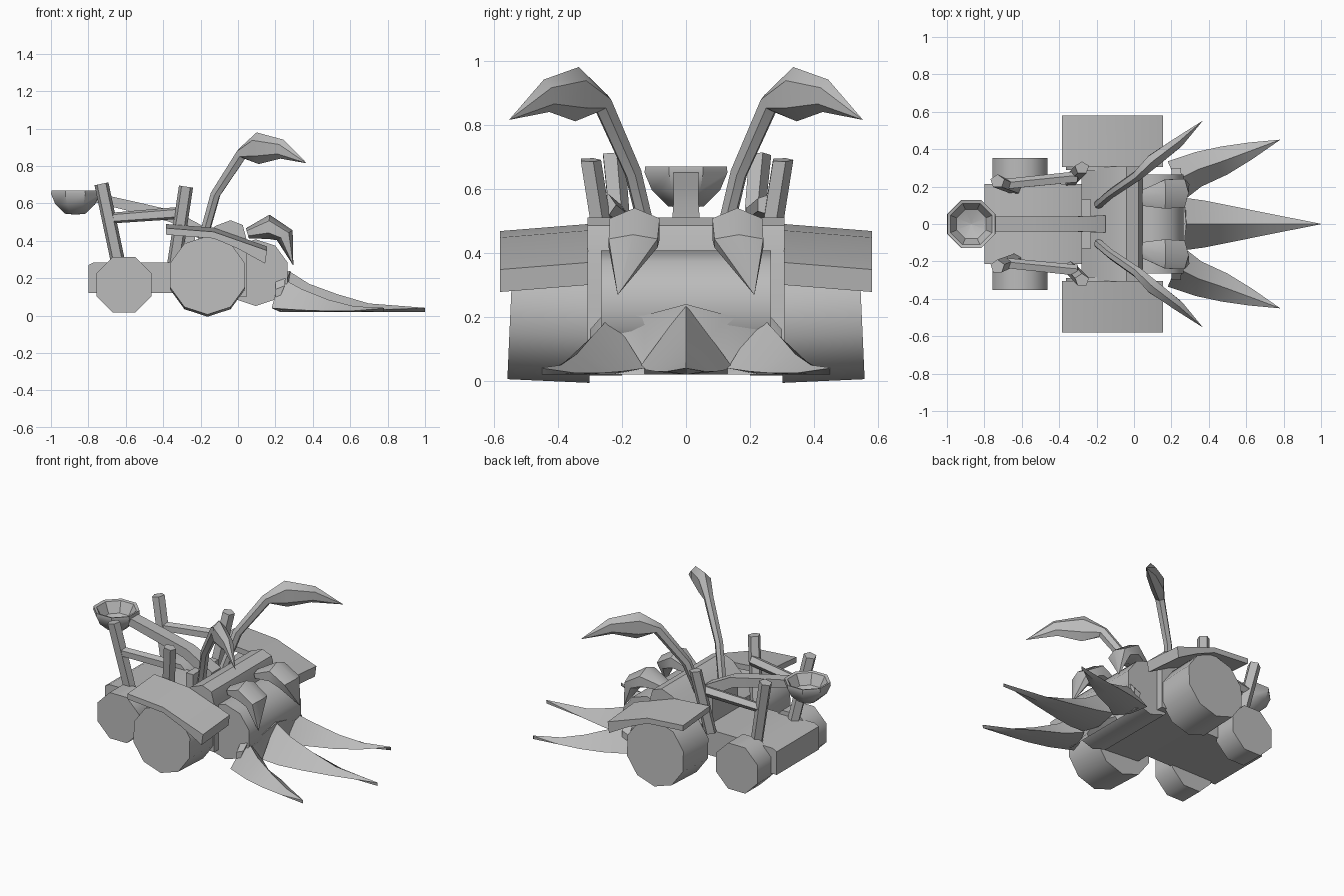
import bpy, bmesh, math
from mathutils import Vector, Matrix

cube = bpy.data.objects.get("Cube")
if cube:
    bpy.data.objects.remove(cube)

grey = bpy.data.materials.new("plain_grey")
grey.use_nodes = True
grey.diffuse_color = (0.5, 0.5, 0.5, 1)
grey.node_tree.nodes["Principled BSDF"].inputs["Base Color"].default_value = (0.5, 0.5, 0.5, 1)


def loft(name, rings, angle=40):
    """Skin a list of equal-length rings and cap both ends."""
    bm = bmesh.new()
    rows = [[bm.verts.new(p) for p in ring] for ring in rings]
    for a, b in zip(rows, rows[1:]):
        for i in range(len(a)):
            j = (i + 1) % len(a)
            bm.faces.new((a[i], a[j], b[j], b[i]))
    bm.faces.new(rows[0])
    bm.faces.new(rows[-1][::-1])
    bmesh.ops.remove_doubles(bm, verts=bm.verts, dist=0.0005)
    bmesh.ops.recalc_face_normals(bm, faces=bm.faces)
    mesh = bpy.data.meshes.new(name)
    bm.to_mesh(mesh)
    bm.free()
    mesh.materials.append(grey)
    ob = bpy.data.objects.new(name, mesh)
    bpy.context.collection.objects.link(ob)
    bpy.ops.object.select_all(action='DESELECT')
    ob.select_set(True)
    bpy.context.view_layer.objects.active = ob
    bpy.ops.object.shade_smooth_by_angle(angle=math.radians(angle))
    return ob


def extrude(name, profile, y0, y1, drop=0, angle=40):
    """Extrude an x-z profile along y; drop shifts the far end down."""
    return loft(name, [[(x, y0, z) for x, z in profile],
                       [(x, y1, z - drop) for x, z in profile]], angle)


def ngon(cx, cz, r, n):
    return [(cx + r * math.cos((i + .5) * math.tau / n),
             cz + r * math.sin((i + .5) * math.tau / n)) for i in range(n)]


def sweep(name, stations, side, sides=4, turn=0, angle=40):
    """Sweep an elliptical section; stations hold x, y, z, half width, half height."""
    pts = [Vector(s[:3]) for s in stations]
    s = Vector(side).normalized()
    rings = []
    for i, (p, st) in enumerate(zip(pts, stations)):
        t = (pts[min(i + 1, len(pts) - 1)] - pts[max(i - 1, 0)]).normalized()
        u = t.cross(s).normalized()
        rings.append([p + s * st[3] * math.cos(k * math.tau / sides + turn)
                      + u * st[4] * math.sin(k * math.tau / sides + turn)
                      for k in range(sides)])
    return loft(name, rings, angle)


# Chassis, cowl and front roller
extrude("chassis", [(-.8, .12), (-.8, .27), (-.77, .285), (-.2, .285), (0, .12)], -.215, .215)
extrude("cowl", [(-.28, .12), (-.28, .32), (-.12, .48), (-.04, .51),
                 (.025, .485), (.045, .41), (.045, .1)], -.308, .308)
extrude("front_roller", ngon(.095, .23, .178, 10), -.265, .265)
extrude("pivot_block", [(-.28, .3), (-.28, .46), (-.23, .46), (-.23, .3)], -.13, .13)

# Throwing arm and hollow bowl
r = .055
sweep("throwing_arm", [(-.76, 0, .63, r, .035), (-.55, 0, .58, r, .04),
                       (-.35, 0, .53, r, .045), (-.17, 0, .43, .065, .05)],
      (0, 1, 0), 4, math.pi / 4)
bowl = [(.001, .54), (.06, .545), (.115, .595), (.14, .65), (.138, .67),
        (.12, .665), (.085, .6), (.001, .57)]
loft("bowl", [[(x, y, z) for x, y in ngon(-.87, 0, rad, 8)] for rad, z in bowl])

# Central ram spike
def spike(name, rows):
    """Rows hold inner x, inner y, outer x, outer y, ridge height, edge height."""
    rings = []
    for xi, yi, xo, yo, top, edge in rows:
        xm, ym = (xi + xo) / 2, (yi + yo) / 2
        rings.append([(xi, yi, edge), (xm, ym, top), (xo, yo, edge), (xm, ym, .02)])
    loft(name, rings)


spike("centre_spike", [(.27, -.14, .27, .14, .24, .05), (.38, -.125, .38, .125, .17, .035),
                       (.53, -.095, .53, .095, .115, .03), (.7, -.06, .7, .06, .065, .03),
                       (1, -.001, 1, .001, .042, .04)])
# Blade plate behind the spikes
loft("ram_plate", [[(.24, y, .02), (.29 - abs(y) * .3, y, .04),
                    (.28 - abs(y) * .1, y, top), (.2, y, top - .02)]
                   for y, top in ((-.3, .16), (-.265, .2), (-.13, .205), (0, .24),
                                  (.13, .205), (.265, .2), (.3, .16))])

for side, s in (("left", 1), ("right", -1)):
    # Wheels
    w = extrude(side + "_front_wheel", ngon(0, 0, .21, 10), -.128, .128, angle=50)
    w.matrix_world = Matrix.Translation((-.163, s * .42, .21)) @ Matrix.Rotation(s * .045, 4, 'X')
    extrude(side + "_rear_wheel", ngon(-.61, .165, .16, 8), s * .2, s * .353, angle=50)
    # Fender
    extrude(side + "_fender", [(-.385, .49), (-.13, .47), (.155, .37), (.145, .3),
                               (0, .38), (-.13, .435), (-.385, .455)], s * .305, s * .58, .022)
    # Posts and rail
    sweep(side + "_rear_post", [(-.64, s * .19, .28, .032, .04), (-.73, s * .228, .705, .038, .04)],
          (0, 1, 0), 5)
    sweep(side + "_front_post", [(-.34, s * .235, .28, .035, .04), (-.278, s * .3, .69, .035, .04)],
          (0, 1, 0), 5)
    sweep(side + "_rail", [(-.7, s * .21, .52, .03, .03), (-.3, s * .25, .55, .032, .034)],
          (0, 1, 0), 5)
    # Outer ram spike
    spike(side + "_spike", [(.27, s * .13, .18, s * .335, .205, .04),
                            (.36, s * .2, .33, s * .385, .14, .03),
                            (.5, s * .265, .47, s * .415, .085, .025),
                            (.63, s * .345, .61, s * .435, .05, .025),
                            (.78, s * .449, .78, s * .451, .042, .04)])
    # Tall curved horn with a bladed head
    sweep(side + "_horn", [(-.19, s * .105, .4, .026, .026), (-.12, s * .165, .65, .026, .03),
                           (.02, s * .26, .865, .03, .035), (.105, s * .34, .895, .042, .085),
                           (.235, s * .435, .89, .032, .052), (.365, s * .55, .816, .001, .001)],
          (-1, s, 0), 6, math.pi / 6)
    # Small front claw
    sweep(side + "_claw", [(.05, s * .14, .44, .05, .028), (.165, s * .16, .475, .09, .065),
                           (.25, s * .165, .43, .088, .05), (.295, s * .213, .27, .001, .001)],
          (0, 1, 0), 6, math.pi / 6)
